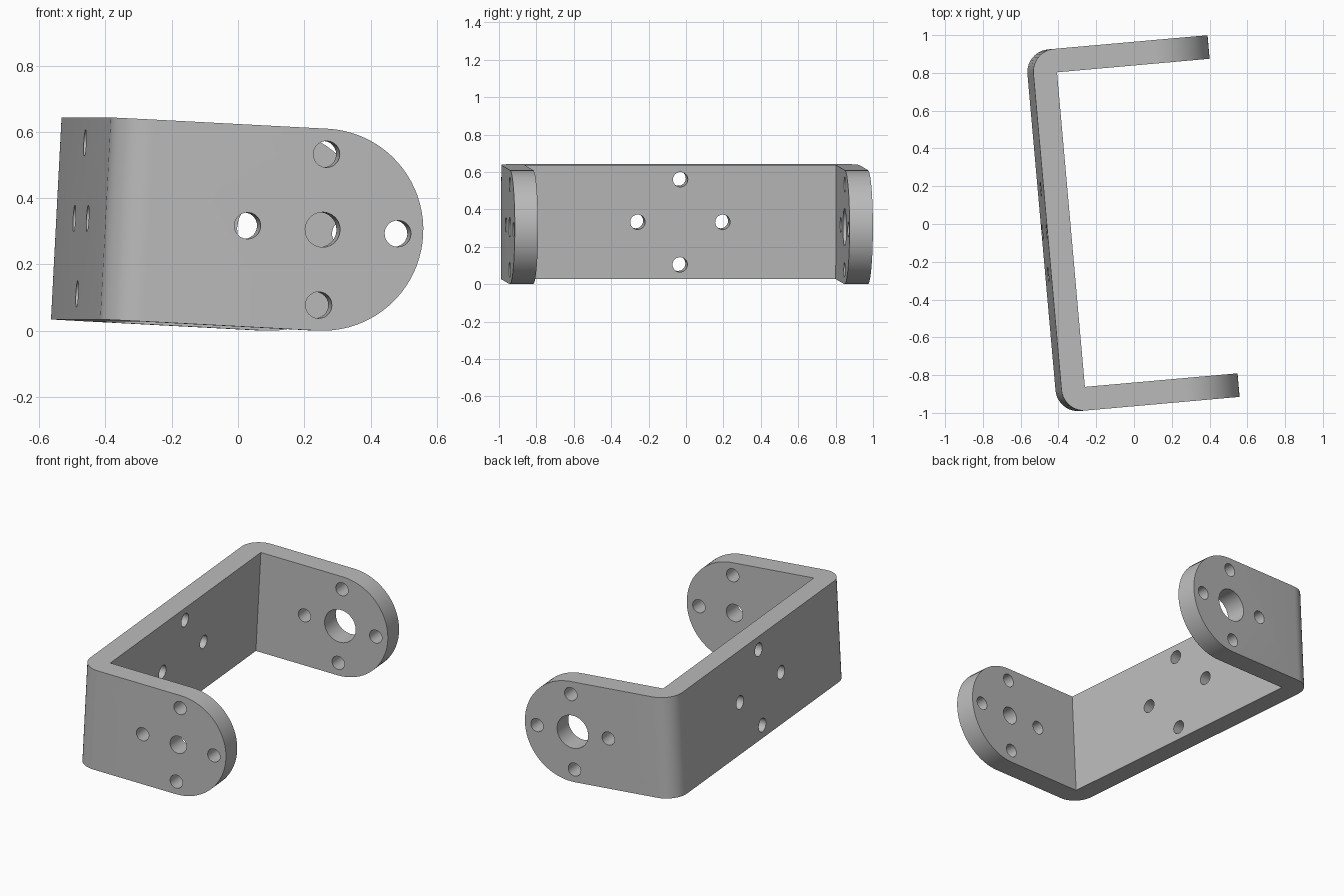
import bpy, bmesh
from math import sin, cos, pi, radians
from mathutils import Matrix, Vector

cube = bpy.data.objects.get("Cube")
if cube:
    bpy.data.objects.remove(cube, do_unlink=True)

LENGTH, WIDTH, HEIGHT, THICK = 0.953, 1.922, 0.61, 0.125
BEND, RING, SMALL = 0.12, 0.228, 0.04
X0, X1, Y, R = -LENGTH / 2, LENGTH / 2, WIDTH / 2, HEIGHT / 2
PIVOT = X1 - R                      # centre of the rounded arm ends


def arc(cx, cy, r, start, end, steps):
    angles = [radians(start + (end - start) * i / steps) for i in range(steps + 1)]
    return [(cx + r * cos(a), cy + r * sin(a)) for a in angles]


def prism(name, points, depth):
    """Extrude a closed 2D outline symmetrically along z."""
    bm = bmesh.new()
    face = bm.faces.new([bm.verts.new((x, y, -depth / 2)) for x, y in points])
    out = bmesh.ops.extrude_face_region(bm, geom=[face])["geom"]
    bmesh.ops.translate(bm, vec=(0, 0, depth),
                        verts=[v for v in out if isinstance(v, bmesh.types.BMVert)])
    bmesh.ops.recalc_face_normals(bm, faces=bm.faces)
    mesh = bpy.data.meshes.new(name)
    bm.to_mesh(mesh)
    bm.free()
    obj = bpy.data.objects.new(name, mesh)
    bpy.context.collection.objects.link(obj)
    return obj


def cut(target, cutter, operation):
    """Apply a boolean and discard the cutter."""
    cutter.hide_render = True
    mod = target.modifiers.new("cut", "BOOLEAN")
    mod.object, mod.operation, mod.solver = cutter, operation, "EXACT"
    bpy.context.view_layer.update()
    result = target.evaluated_get(bpy.context.evaluated_depsgraph_get())
    mesh = bpy.data.meshes.new_from_object(result)
    target.modifiers.clear()
    target.data = mesh
    bpy.data.objects.remove(cutter, do_unlink=True)


def drill(target, centre, axis, radius):
    tool = prism("drill", arc(0, 0, radius, 0, 345, 23), THICK * 2)
    tool.data.transform(Matrix.Translation(centre) @
                        Vector(axis).to_track_quat("Z", "Y").to_matrix().to_4x4())
    cut(target, tool, "DIFFERENCE")


# U-shaped strip with rounded outer bends
outline = [(X1, -Y), (X1, -Y + THICK), (X0 + THICK, -Y + THICK),
           (X0 + THICK, Y - THICK), (X1, Y - THICK), (X1, Y)]
outline += arc(X0 + BEND, Y - BEND, BEND, 90, 180, 10)
outline += arc(X0 + BEND, -Y + BEND, BEND, 180, 270, 10)
bracket = prism("u_bracket", outline, HEIGHT)

# Round off the arm ends
side = [(X0 - 1, R + 0.1), (X0 - 1, -R - 0.1), (PIVOT - 0.1, -R - 0.1), (PIVOT - 0.1, -R)]
side += arc(PIVOT, 0, R, -90, 90, 40) + [(PIVOT - 0.1, R), (PIVOT - 0.1, R + 0.1)]
rounding = prism("rounding", side, WIDTH + 1)
rounding.data.transform(Matrix.Rotation(pi / 2, 4, "X"))
cut(bracket, rounding, "INTERSECT")

# Mounting holes: a ring of four on each plate, plus a pivot hole in each arm
ring = [(RING, 0), (-RING, 0), (0, RING), (0, -RING)]
for a, b in ring:
    drill(bracket, (X0 + THICK / 2, a, b), (1, 0, 0), SMALL)
for sign, pivot_radius in ((-1, 0.053), (1, 0.1)):
    arm_y = sign * (Y - THICK / 2)
    drill(bracket, (PIVOT, arm_y, 0), (0, 1, 0), pivot_radius)
    for a, b in ring:
        drill(bracket, (PIVOT + a, arm_y, b), (0, 1, 0), SMALL)

# Grey metal
metal = bpy.data.materials.new("grey_metal")
metal.use_nodes = True
colour = (0.5, 0.5, 0.5, 1)
metal.diffuse_color = colour
metal.node_tree.nodes["Principled BSDF"].inputs["Base Color"].default_value = colour
bracket.data.materials.clear()
bracket.data.materials.append(metal)
for poly in bracket.data.polygons:
    poly.material_index = 0

# Slight tilt and turn, resting on the ground
bracket.data.transform(Matrix.Rotation(radians(5.07), 4, "Z") @
                       Matrix.Rotation(radians(3), 4, "Y"))
low = min(v.co.z for v in bracket.data.vertices)
bracket.data.transform(Matrix.Translation((0, 0, -low)))

bpy.ops.object.select_all(action="DESELECT")
bracket.select_set(True)
bpy.context.view_layer.objects.active = bracket
bpy.ops.object.shade_smooth_by_angle(angle=radians(30))
